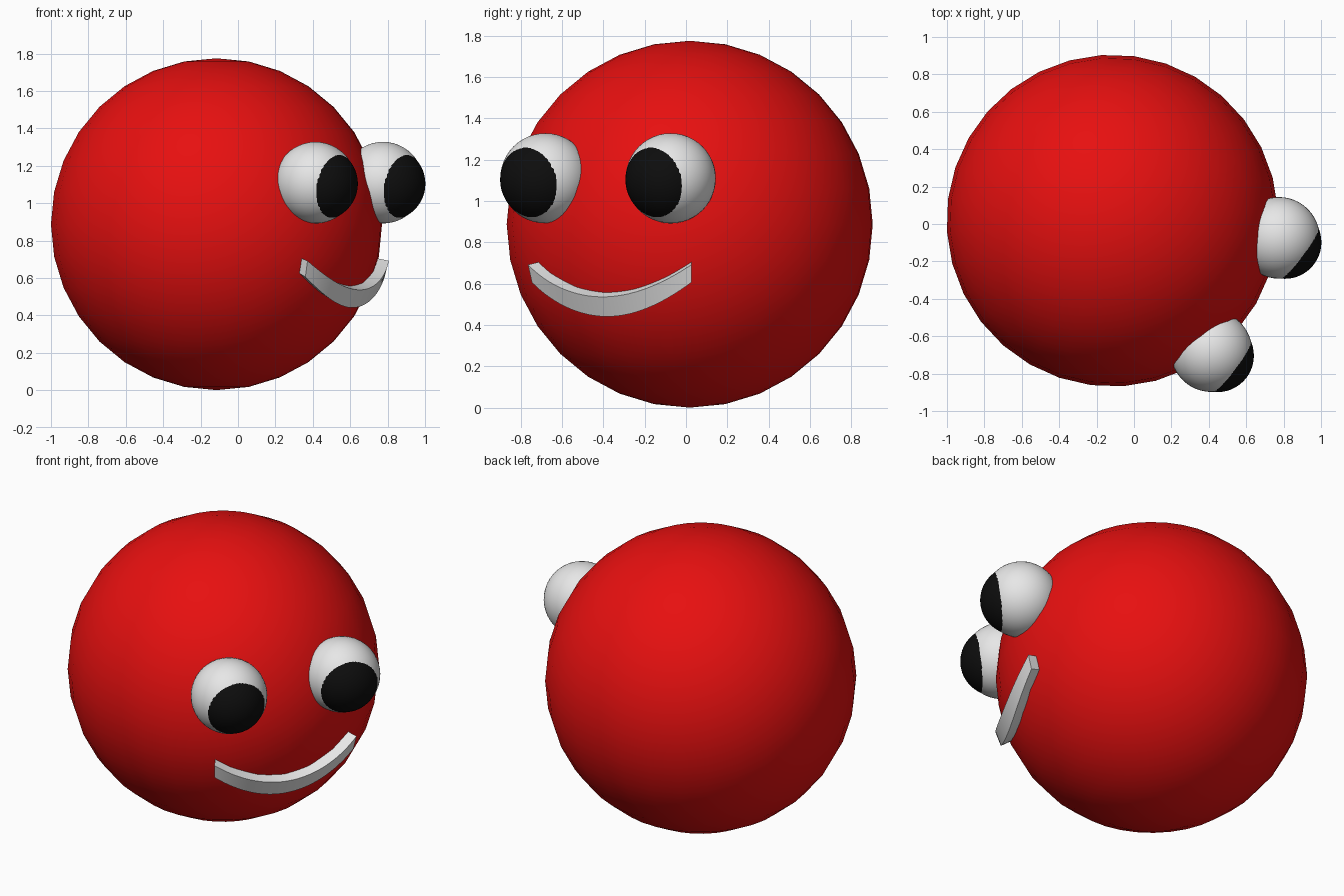
import bpy, bmesh, math
from mathutils import Vector

if "Cube" in bpy.data.objects:
    bpy.data.objects.remove(bpy.data.objects["Cube"])

CENTRE = Vector((-0.115, 0.018, 0.888))   # middle of the round body
BODY_R = 0.887
FACING = math.radians(-30)                # direction the face looks, around z


def material(name, rgb):
    m = bpy.data.materials.new(name)
    m.diffuse_color = (*rgb, 1)
    m.use_nodes = True
    m.node_tree.nodes["Principled BSDF"].inputs["Base Color"].default_value = m.diffuse_color
    return m


red = material("red", (0.8, 0.005, 0.005))
white = material("white", (0.8, 0.8, 0.8))
black = material("black", (0.004, 0.004, 0.004))


def ball(name, pos, radius, mat, segments, rings):
    bpy.ops.mesh.primitive_uv_sphere_add(segments=segments, ring_count=rings,
                                         radius=radius, location=pos,
                                         rotation=(0, 0, FACING))
    ob = bpy.context.object
    ob.name = name
    ob.data.materials.append(mat)
    bpy.ops.object.shade_smooth()
    return ob


# Round body
ball("body", CENTRE, BODY_R, red, 32, 16)

# Eyes with pupils as slightly smaller balls pushed forward through the white
for side, pos in (("left", (0.414, -0.68, 1.11)), ("right", (0.775, -0.074, 1.11))):
    ball(side + "_eye", pos, 0.218, white, 48, 24)
    ball(side + "_pupil", Vector(pos) + Vector((0.032, -0.024, -0.006)),
         0.195, black, 48, 24)


# Smile: a rectangular bar swept along a curve on the body surface
def on_body(radius, azimuth, elevation):
    a, e = math.radians(azimuth), math.radians(elevation)
    return CENTRE + radius * Vector((math.cos(e) * math.cos(a),
                                     math.cos(e) * math.sin(a), math.sin(e)))


bm = bmesh.new()
STEPS = 32
sections = []
for i in range(STEPS + 1):
    t = 2 * i / STEPS - 1
    az = -28.8 + 29.3 * t
    mid = -25.1 + 10.4 * t * t
    half = 3.2 - 0.5 * t * t
    corners = ((0.85, -half), (0.942, -half), (0.942, half), (0.85, half))
    sections.append([bm.verts.new(on_body(r, az, mid + d)) for r, d in corners])
for a, b in zip(sections, sections[1:]):
    for k in range(4):
        n = (k + 1) % 4
        bm.faces.new((a[k], a[n], b[n], b[k]))
bm.faces.new(sections[0])
bm.faces.new(sections[-1])
bmesh.ops.recalc_face_normals(bm, faces=bm.faces)
mesh = bpy.data.meshes.new("smile")
bm.to_mesh(mesh)
bm.free()
smile = bpy.data.objects.new("smile", mesh)
bpy.context.collection.objects.link(smile)
mesh.materials.append(white)
bpy.ops.object.select_all(action='DESELECT')
smile.select_set(True)
bpy.context.view_layer.objects.active = smile
bpy.ops.object.shade_smooth_by_angle(angle=math.radians(30))
